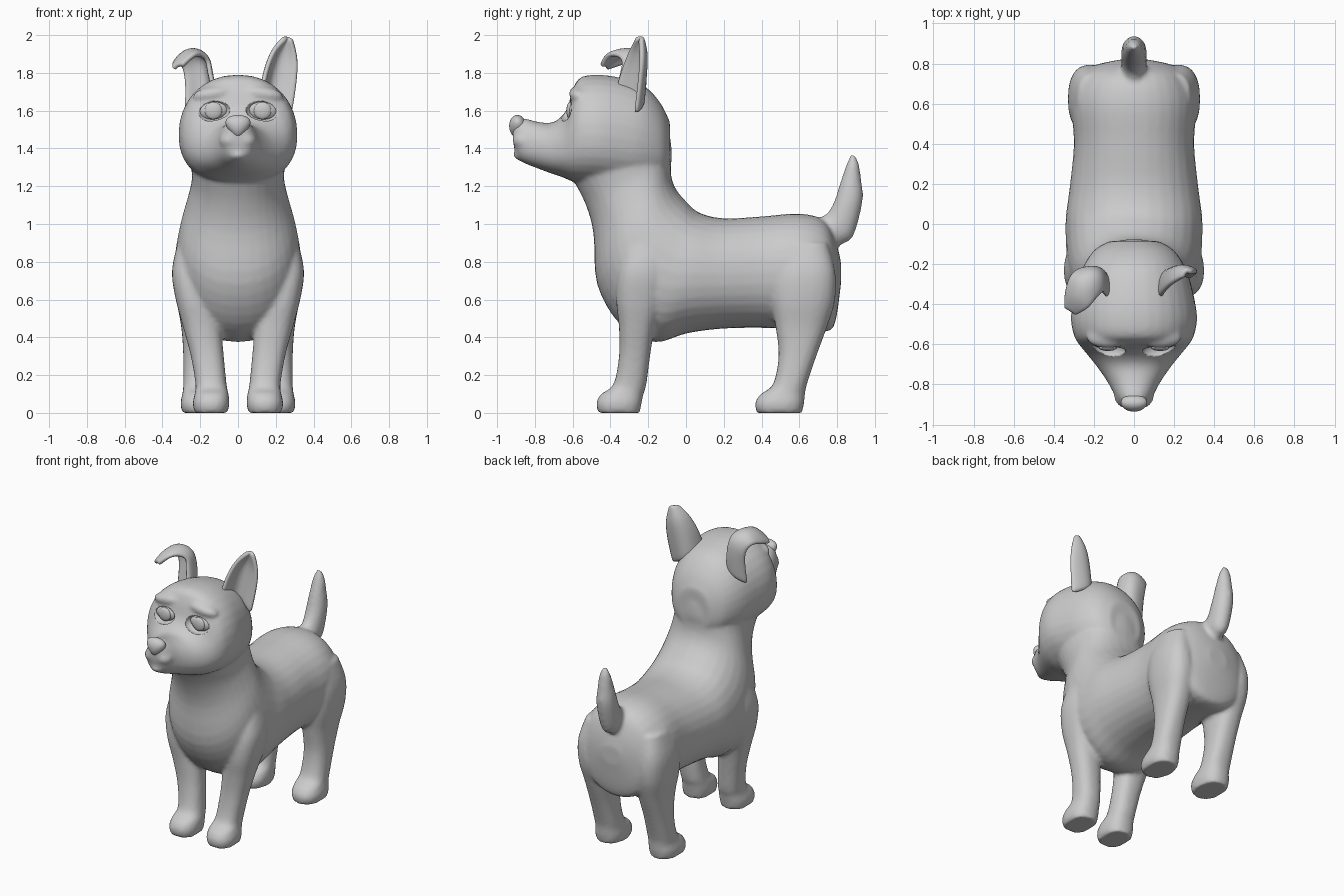
import bpy, bmesh, math
from mathutils import Vector, Matrix

if "Cube" in bpy.data.objects:
    bpy.data.objects.remove(bpy.data.objects["Cube"])


def catmull(keys, steps):
    """Smoothly interpolate a list of equal-length number tuples."""
    out = []
    for i in range(len(keys) - 1):
        p0, p1, p2, p3 = (keys[max(i - 1, 0)], keys[i], keys[i + 1], keys[min(i + 2, len(keys) - 1)])
        for s in range(steps):
            t = s / steps
            out.append([0.5 * (2 * b + (c - a) * t + (2 * a - 5 * b + 4 * c - d) * t * t
                               + (3 * b - a - 3 * c + d) * t ** 3)
                        for a, b, c, d in zip(p0, p1, p2, p3)])
    out.append(list(keys[-1]))
    return out


def skin(bm, rings):
    """Closed tube through rings of points."""
    rows = [[bm.verts.new(p) for p in r] for r in rings]
    n = len(rows[0])
    for a, b in zip(rows, rows[1:]):
        for j in range(n):
            bm.faces.new((a[j], a[(j + 1) % n], b[(j + 1) % n], b[j]))
    bm.faces.new(rows[0])
    bm.faces.new(rows[-1][::-1])


def unit(n, power):
    """Superellipse outline."""
    pts = []
    for k in range(n):
        a = 2 * math.pi * k / n
        c, s = math.cos(a), math.sin(a)
        pts.append((math.copysign(abs(c) ** (2 / power), c), math.copysign(abs(s) ** (2 / power), s)))
    return pts


def profile_loft(bm, keys, power=2.0, low=0.0):
    """Keys: top y, top z, bottom y, bottom z, half width. low drops the widest level."""
    rings = []
    for ty, tz, by, bz, w in catmull(keys, 4):
        ring = []
        for u, v in unit(32, power):
            f = (v + 1) / 2 - low * (1 - v * v)
            ring.append((u * w, by + (ty - by) * f, bz + (tz - bz) * f))
        rings.append(ring)
    skin(bm, rings)


def leg_loft(bm, keys, side):
    """Keys: z, front y, back y, inner x, outer x."""
    rings = []
    for z, y0, y1, x0, x1 in catmull(keys, 4):
        rings.append([(side * ((x0 + x1) / 2 + u * (x1 - x0) / 2), (y0 + y1) / 2 + v * (y1 - y0) / 2, z)
                      for u, v in unit(24, 2.4)])
    skin(bm, rings)


def ball(bm, loc, size, tilt=0.0):
    m = Matrix.Translation(loc) @ Matrix.Rotation(tilt, 4, 'Y') @ Matrix.Diagonal((*size, 1))
    return bmesh.ops.create_uvsphere(bm, u_segments=32, v_segments=20, radius=1, matrix=m)['verts']


def finish(bm, name):
    bmesh.ops.recalc_face_normals(bm, faces=bm.faces)
    for f in bm.faces:
        f.smooth = True
    me = bpy.data.meshes.new(name)
    bm.to_mesh(me)
    bm.free()
    ob = bpy.data.objects.new(name, me)
    bpy.context.collection.objects.link(ob)
    return ob


# Torso and neck, from rump to throat
body = bmesh.new()
profile_loft(body, [
    (.82, .80, .82, .68, .07), (.79, .92, .79, .48, .20), (.73, 1.02, .74, .43, .27),
    (.60, 1.055, .60, .44, .31), (.40, 1.04, .40, .45, .30), (.20, 1.03, .18, .445, .32),
    (.07, 1.06, .0, .42, .34), (.0, 1.12, -.17, .375, .34), (-.05, 1.18, -.35, .47, .33),
    (-.075, 1.24, -.47, .68, .305), (-.08, 1.30, -.49, .95, .265), (-.075, 1.36, -.53, 1.10, .245),
    (-.08, 1.44, -.59, 1.22, .25)], 2.15)

# Head and muzzle, from nape to nose
profile_loft(body, [
    (-.085, 1.54, -.085, 1.27, .12), (-.135, 1.64, -.13, 1.23, .20), (-.22, 1.73, -.25, 1.20, .265),
    (-.35, 1.775, -.38, 1.20, .30), (-.47, 1.79, -.47, 1.21, .315), (-.56, 1.775, -.55, 1.215, .30),
    (-.60, 1.71, -.60, 1.225, .275), (-.635, 1.60, -.66, 1.25, .235), (-.70, 1.54, -.72, 1.27, .185),
    (-.78, 1.54, -.80, 1.30, .13), (-.86, 1.56, -.87, 1.33, .09), (-.90, 1.55, -.90, 1.37, .065),
    (-.92, 1.52, -.915, 1.43, .03)], 2.2, 0.05)

# Tail
profile_loft(body, [
    (.65, .95, .75, .83, .05), (.71, 1.03, .82, .89, .06), (.75, 1.06, .885, .935, .063),
    (.785, 1.12, .935, 1.12, .063), (.82, 1.23, .928, 1.23, .05), (.85, 1.315, .915, 1.32, .036),
    (.87, 1.365, .895, 1.365, .014)])

# Legs, brows, lips
front = [(0, -.465, -.245, .055, .23), (.05, -.475, -.235, .045, .24), (.10, -.45, -.225, .05, .23),
         (.15, -.385, -.21, .06, .225), (.30, -.355, -.19, .075, .25), (.45, -.355, -.165, .09, .29),
         (.60, -.37, -.12, .12, .33), (.75, -.36, -.10, .14, .35), (.90, -.32, -.10, .16, .32)]
hind = [(0, .375, .615, .115, .295), (.05, .365, .625, .105, .305), (.10, .395, .63, .11, .295),
        (.15, .46, .64, .115, .29), (.30, .49, .69, .12, .29), (.45, .475, .745, .11, .30),
        (.60, .45, .79, .10, .325), (.75, .46, .79, .12, .325), (.90, .50, .75, .12, .28)]
for s in (-1, 1):
    leg_loft(body, front, s)
    leg_loft(body, hind, s)
    ball(body, (s * .13, -.565, 1.69), (.11, .055, .04), s * .15)
    ball(body, (s * .042, -.845, 1.445), (.06, .075, .05), s * .3)
ball(body, (0, -.84, 1.365), (.06, .075, .035))
body_ob = finish(body, "body")

# Fuse into one soft skin
rm = body_ob.modifiers.new("fuse", 'REMESH')
rm.mode = 'VOXEL'
rm.voxel_size = 0.013
rm.use_smooth_shade = True
sm = body_ob.modifiers.new("soften", 'SMOOTH')
sm.factor = 0.5
sm.iterations = 6

# Eye sockets
cut = bmesh.new()
for s in (-1, 1):
    ball(cut, (s * .13, -.635, 1.60), (.088, .055, .057), s * .08)
cutter = finish(cut, "socket_cutter")
cutter.hide_render = True
bo = body_ob.modifiers.new("sockets", 'BOOLEAN')
bo.operation = 'DIFFERENCE'
bo.object = cutter
bpy.context.view_layer.objects.active = body_ob
body_ob.select_set(True)
for name in ("fuse", "soften", "sockets"):
    bpy.ops.object.modifier_apply(modifier=name)
bpy.data.objects.remove(cutter)

# Eyes with raised irises
for s, side in ((-1, "right"), (1, "left")):
    bm = bmesh.new()
    ball(bm, (s * .13, -.575, 1.60), (.085, .05, .056), s * .08)
    ball(bm, (s * .13, -.615, 1.60), (.046, .018, .046))
    finish(bm, side + "_eye")

# Nose: wide on top, pointed below
bm = bmesh.new()
for v in ball(bm, (0, 0, 0), (1, 1, 1)):
    x, y, z = v.co
    v.co = (x * (.06 + .03 * z), -.89 + y * .046 - z * .003, 1.515 + z * .062)
finish(bm, "nose")


def ear(name, rows):
    """Cupped sheet: each row has inner edge, bulge control and outer edge points."""
    bm = bmesh.new()
    grid = []
    for r in catmull(rows, 3):
        a, m, b = Vector(r[:3]), Vector(r[3:6]), Vector(r[6:])
        grid.append([bm.verts.new(a * (1 - t) ** 2 + m * 2 * t * (1 - t) + b * t * t)
                     for t in [k / 8 for k in range(9)]])
    for p, q in zip(grid, grid[1:]):
        for j in range(8):
            bm.faces.new((p[j], p[j + 1], q[j + 1], q[j]))
    ob = finish(bm, name)
    so = ob.modifiers.new("thickness", 'SOLIDIFY')
    so.thickness = 0.028
    so.offset = 0
    ob.modifiers.new("round", 'SUBSURF').levels = 1
    return ob


# Upright ear and folded ear
ear("upright_ear", [
    (.13, -.37, 1.72, .11, -.16, 1.66, .285, -.27, 1.58),
    (.15, -.34, 1.82, .15, -.16, 1.82, .31, -.25, 1.74),
    (.19, -.30, 1.92, .20, -.17, 1.92, .315, -.24, 1.87),
    (.25, -.265, 1.985, .26, -.22, 2.0, .285, -.245, 1.98)])
ear("folded_ear", [
    (-.13, -.37, 1.72, -.11, -.16, 1.66, -.285, -.27, 1.58),
    (-.15, -.35, 1.80, -.12, -.16, 1.81, -.28, -.25, 1.71),
    (-.16, -.34, 1.86, -.16, -.19, 1.92, -.29, -.24, 1.81),
    (-.19, -.37, 1.89, -.23, -.26, 1.96, -.32, -.27, 1.86),
    (-.23, -.42, 1.89, -.29, -.34, 1.93, -.34, -.35, 1.84),
    (-.29, -.45, 1.835, -.32, -.43, 1.845, -.34, -.42, 1.82)])
